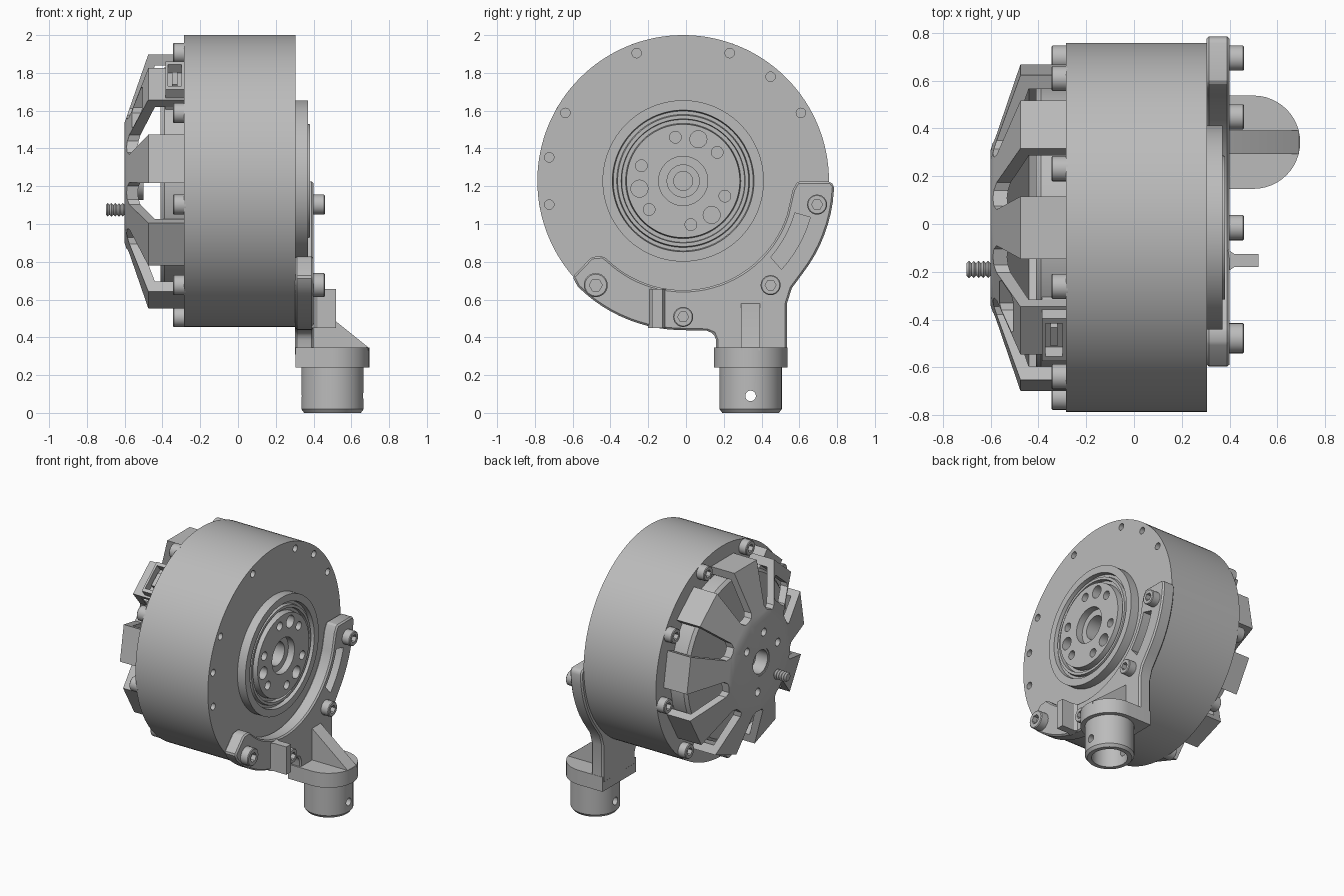
import bpy, bmesh, math
from mathutils import Matrix, Vector

CY, CZ = -0.015, 1.228          # motor axis
cube = bpy.data.objects.get("Cube")
if cube:
    bpy.data.objects.remove(cube, do_unlink=True)

metal = bpy.data.materials.new("plain_grey_metal")
metal.use_nodes = True
GREY = (0.5, 0.5, 0.5, 1)
metal.diffuse_color = GREY
metal.node_tree.nodes["Principled BSDF"].inputs["Base Color"].default_value = GREY


def finish(name, bm):
    bmesh.ops.recalc_face_normals(bm, faces=bm.faces)
    mesh = bpy.data.meshes.new(name)
    bm.to_mesh(mesh)
    bm.free()
    mesh.materials.append(metal)
    obj = bpy.data.objects.new(name, mesh)
    bpy.context.collection.objects.link(obj)
    return obj


def lathe(name, profile, centre=(0, CY, CZ), steps=96, axis="X", start=0):
    """Spin (along, radius) points around an axis."""
    bm = bmesh.new()
    a = math.radians(start)
    verts = []
    for t, r in profile:
        u, v = r * math.cos(a), r * math.sin(a)
        verts.append(bm.verts.new((t, u, v) if axis == "X" else (u, v, t)))
    edges = [bm.edges.new(p) for p in zip(verts, verts[1:])]
    direction = (1, 0, 0) if axis == "X" else (0, 0, 1)
    bmesh.ops.spin(bm, geom=verts + edges, cent=(0, 0, 0), axis=direction,
                   angle=math.tau, steps=steps)
    bmesh.ops.remove_doubles(bm, verts=bm.verts, dist=1e-4)
    bmesh.ops.translate(bm, verts=bm.verts, vec=centre)
    return finish(name, bm)


def rod(name, a, b, r, y, z, steps=24):
    return lathe(name, [(a, 0), (a, r), (b, r), (b, 0)], (0, y, z), steps)


def prism(name, outline, a, b, axis="X"):
    """Extrude a flat outline from a to b along an axis."""
    place = {"X": lambda u, v: (a, u, v), "Y": lambda u, v: (u, a, v),
             "Z": lambda u, v: (u, v, a)}[axis]
    bm = bmesh.new()
    face = bm.faces.new([bm.verts.new(place(u, v)) for u, v in outline])
    new = bmesh.ops.extrude_face_region(bm, geom=[face])["geom"]
    shift = Vector([(b - a) * (axis == k) for k in "XYZ"])
    bmesh.ops.translate(bm, vec=shift,
                        verts=[g for g in new if isinstance(g, bmesh.types.BMVert)])
    return finish(name, bm)


def apply(obj, mod):
    bpy.context.view_layer.objects.active = obj
    bpy.ops.object.modifier_apply(modifier=mod.name)


def cut(obj, cutter):
    mod = obj.modifiers.new("cut", "BOOLEAN")
    mod.operation, mod.solver, mod.object = "DIFFERENCE", "EXACT", cutter
    apply(obj, mod)
    bpy.data.objects.remove(cutter, do_unlink=True)


def polar(r, deg, side=0):
    """Point around the motor axis, shifted sideways along the tangent."""
    a = math.radians(deg)
    return (CY + r * math.cos(a) - side * math.sin(a),
            CZ + r * math.sin(a) + side * math.cos(a))


def arc(r, a0, a1, n):
    return [polar(r, a0 + (a1 - a0) * i / (n - 1)) for i in range(n)]


def sector(points, deg):
    return [polar(r, deg, t) for r, t in points]


def box_outline(r0, r1, half, deg):
    return sector([(r0, -half), (r1, -half), (r1, half), (r0, half)], deg)


# Drum with stepped bearing ring and output hub
drum = lathe("motor_drum", [
    (-0.285, 0), (-0.285, 0.772), (0.305, 0.772), (0.305, 0.427), (0.37, 0.427),
    (0.37, 0.375), (0.34, 0.37), (0.34, 0.352), (0.362, 0.347), (0.362, 0.328),
    (0.335, 0.325), (0.335, 0.305), (0.38, 0.3), (0.38, 0.13), (0.33, 0.13),
    (0.33, 0.085), (0.2, 0.085), (0.2, 0.05), (0.15, 0.05), (0.15, 0)], steps=128)
for deg in (30, 50, 70, 110, 150, 170, 190):
    cut(drum, rod("cutter", 0.24, 0.35, 0.025, *polar(0.72, deg)))
for k in range(3):
    cut(drum, rod("cutter", 0.28, 0.45, 0.045, *polar(0.235, 70 + 120 * k)))
    for deg in (40, 100):
        cut(drum, rod("cutter", 0.3, 0.45, 0.031, *polar(0.235, deg + 120 * k)))

# Inner core behind the vented cover
lathe("inner_core", [(-0.41, 0), (-0.41, 0.58), (-0.39, 0.6), (-0.28, 0.6), (-0.28, 0)])

# Nine sided hollow cover with radial slots
w = 1 / math.cos(math.pi / 9)
cover = lathe("vented_cover", [(x, r * w) for x, r in [
    (-0.6, 0), (-0.6, 0.31), (-0.475, 0.67), (-0.28, 0.67), (-0.28, 0.61),
    (-0.44, 0.61), (-0.55, 0.28), (-0.55, 0)]], steps=9, start=30)
slot = [(0.36, -0.035), (0.385, -0.06), (0.85, -0.135),
        (0.85, 0.135), (0.385, 0.06), (0.36, 0.035)]
for k in range(9):
    cut(cover, prism("cutter", sector(slot, 30 + 40 * k), -0.7, -0.2))
window = [(0.42, -0.06), (0.44, -0.08), (0.56, -0.1), (0.58, -0.08),
          (0.58, 0.08), (0.56, 0.1), (0.44, 0.08), (0.42, 0.06)]
cut(cover, prism("cutter", sector(window, 130), -0.7, -0.42))
cut(cover, rod("cutter", -0.7, -0.5, 0.1, CY, CZ, 48))
for deg in range(40, 340, 60):
    if deg != 220:
        cut(cover, rod("cutter", -0.7, -0.5, 0.028, *polar(0.21, deg)))
lathe("cover_bore_liner", [(-0.595, 0.1), (-0.595, 0.085), (-0.5, 0.085),
                           (-0.5, 0.1), (-0.595, 0.1)], steps=48)

# Threaded stud
thread = [(-0.7 + 0.01 * i, 0.036 if i % 2 else 0.026) for i in range(16)]
lathe("threaded_stud", [(-0.7, 0)] + thread + [(-0.55, 0)], (0, -0.19, 1.075), 20)

# Cable socket
socket = prism("cable_socket", box_outline(0.57, 0.73, 0.115, 130), -0.385, -0.28)
cut(socket, prism("cutter", box_outline(0.62, 0.8, 0.09, 130), -0.37, -0.3))
prism("socket_plug", box_outline(0.6, 0.71, 0.05, 130), -0.35, -0.32)

# Socket head screws: one mesh, placed on both sides
master = lathe("cover_screw", [(-0.01, 0), (-0.01, 0.053), (0.055, 0.053),
                               (0.06, 0.048), (0.06, 0)], (0, 0, 0), 24)
cut(master, rod("cutter", 0.025, 0.1, 0.029, 0, 0, 6))


def screw(name, x, deg, facing):
    obj = bpy.data.objects.new(name, master.data)
    bpy.context.collection.objects.link(obj)
    obj.location = (x, *polar(0.72, deg))
    if facing < 0:
        obj.rotation_euler = (0, 0, math.pi)
    return obj


for k in range(9):
    screw("cover_screw", -0.285, 30 + 40 * k, -1)
for deg in (230, 270, 310, 350):
    big = screw("bracket_screw", 0.4, deg, 1)
    if deg == 230:
        big.scale = (1, 1.2, 1.2)
bpy.data.objects.remove(master, do_unlink=True)

# Curved mounting bracket hugging the lower drum
outline = (arc(0.79, 268, 225, 12) + [(-0.6, 0.72), (-0.5, 0.825), (-0.44, 0.83)]
           + arc(0.578, 226, 342, 30)
           + [(0.565, 1.18), (0.59, 1.225), (0.765, 1.225), (0.785, 1.2)]
           + arc(0.8, -8, -38, 8)
           + [(0.56, 0.66), (0.535, 0.58), (0.535, 0.3), (0.16, 0.3),
              (0.16, 0.385), (0.145, 0.42), (0.11, 0.435)])
bracket = prism("mounting_bracket", outline, 0.303, 0.4)
bevel = bracket.modifiers.new("bevel", "BEVEL")
bevel.width, bevel.segments, bevel.limit_method = 0.01, 1, "ANGLE"
apply(bracket, bevel)
cut(bracket, prism("cutter", arc(0.615, -41, -16, 10) + arc(0.7, -16, -42, 10), 0.2, 0.5))

# Upright fin on the bracket, flared at its root
prism("bracket_fin", [(0.39, -0.2), (0.42, -0.18), (0.52, -0.18), (0.52, -0.125),
                      (0.42, -0.125), (0.39, -0.105)], 0.45, 0.655, "Z")

# Foot: D shaped collar, gusset rib and hollow tube
FX, FY = 0.5, 0.342
curve = [(FX + 0.195 * math.sin(math.pi * i / 24), FY - 0.195 * math.cos(math.pi * i / 24))
         for i in range(25)]
prism("foot_collar", [(0.305, FY - 0.195)] + curve + [(0.305, FY + 0.195)], 0.24, 0.347, "Z")
prism("foot_gusset", [(0.39, 0.585), (0.4, 0.58), (0.69, 0.347), (0.69, 0.33), (0.39, 0.33)],
      FY - 0.05, FY + 0.05, "Y")
tube = lathe("foot_tube", [(0.25, 0), (0.25, 0.165), (0.02, 0.165), (0, 0.15), (0, 0.12),
                           (0.2, 0.12), (0.2, 0)], (FX, FY, 0), 64, "Z")
cut(tube, rod("cutter", 0.2, 0.8, 0.028, FY, 0.09))

# Smooth round surfaces, keep edges sharp
bpy.ops.object.select_all(action="DESELECT")
for obj in bpy.context.collection.objects:
    if obj.type == "MESH" and obj.data.materials and obj.data.materials[0] == metal:
        obj.select_set(True)
        bpy.context.view_layer.objects.active = obj
bpy.ops.object.shade_smooth_by_angle(angle=math.radians(30))
